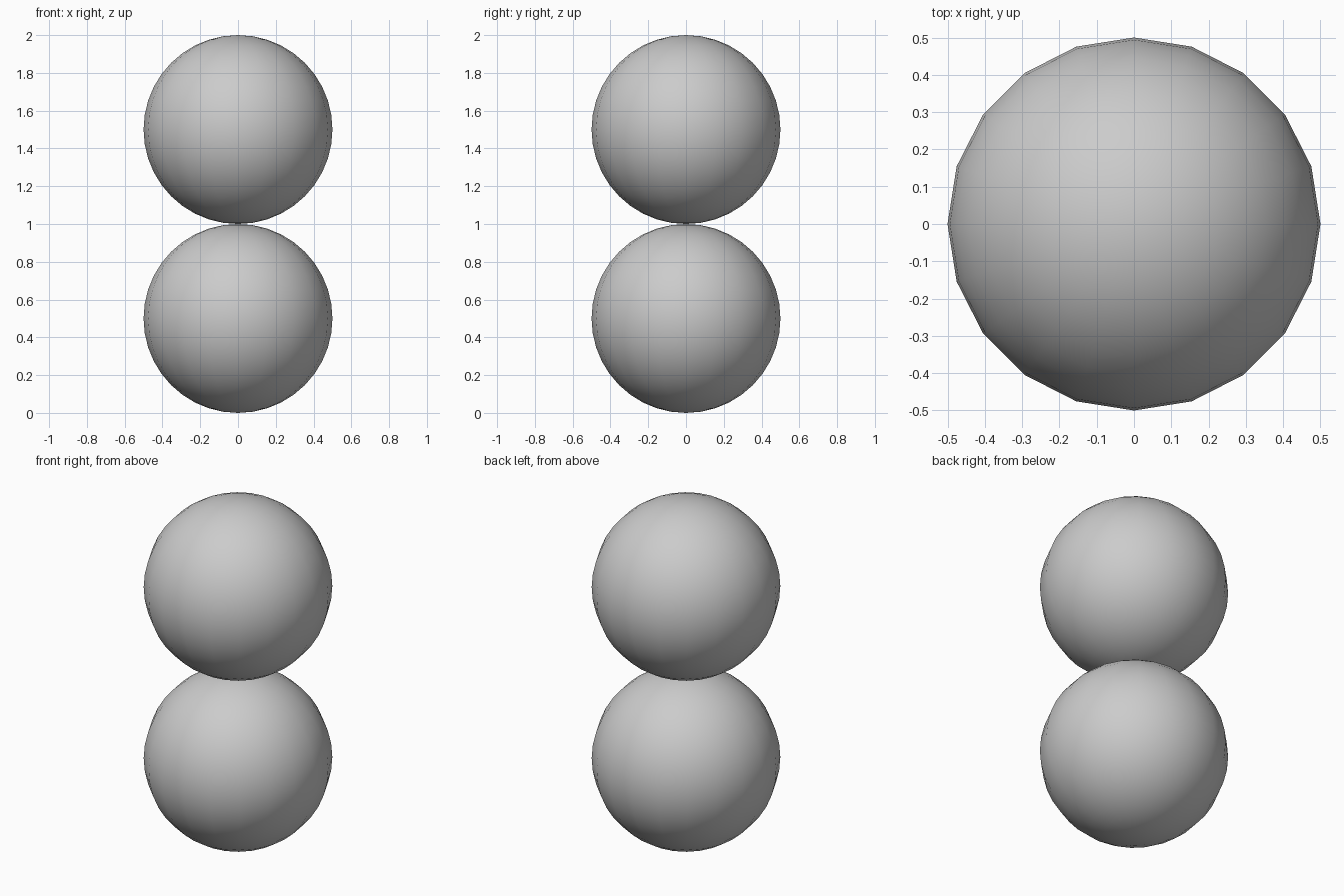
import bpy

if "Cube" in bpy.data.objects:
    bpy.data.objects.remove(bpy.data.objects["Cube"])

RADIUS = 0.5

# Two equal smooth balls stacked so they just touch
for name, z in (("lower_ball", RADIUS), ("upper_ball", 3 * RADIUS)):
    bpy.ops.mesh.primitive_uv_sphere_add(
        segments=20, ring_count=20, radius=RADIUS, location=(0, 0, z))
    ball = bpy.context.object
    ball.name = name
    bpy.ops.object.shade_smooth()
